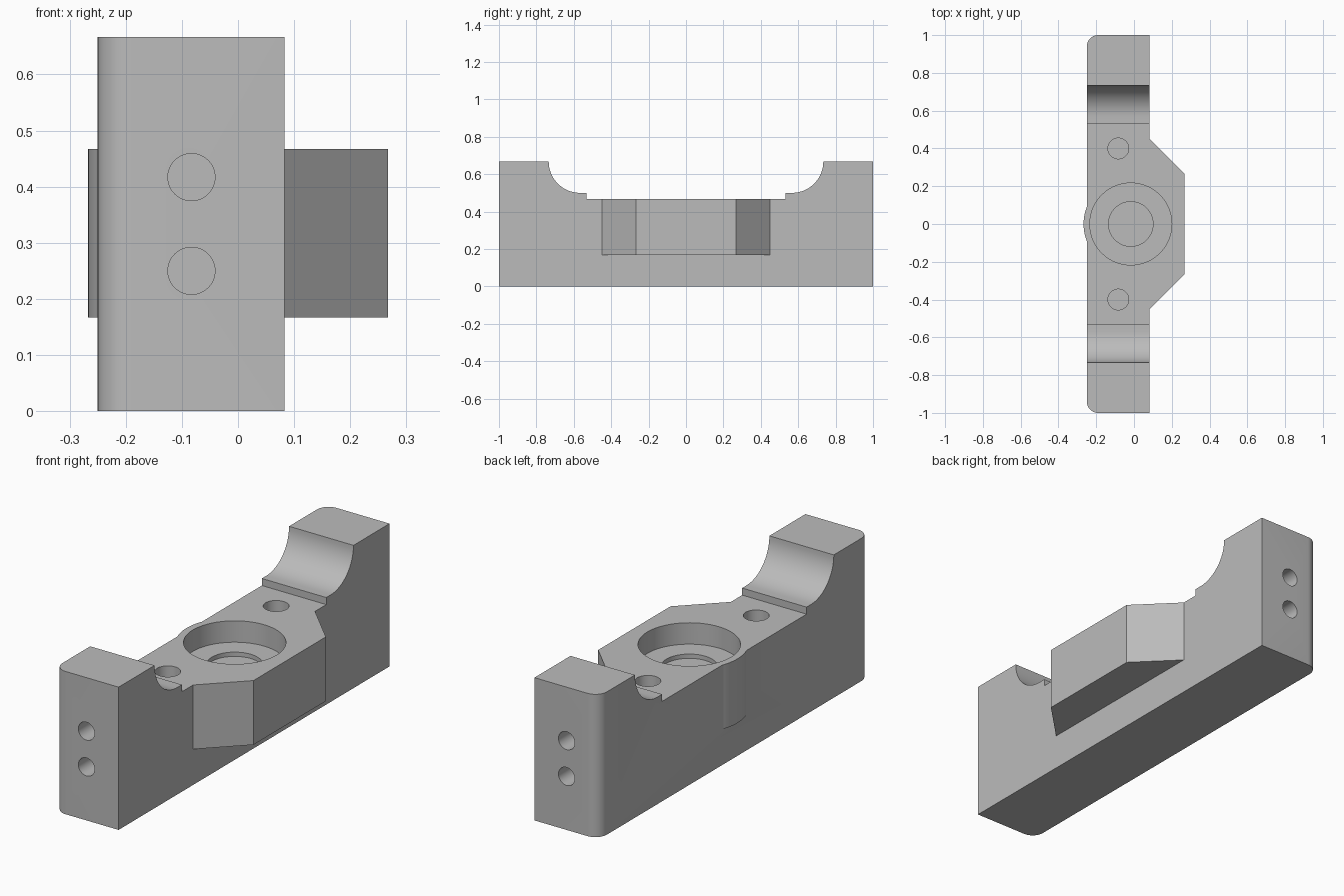
import bpy, bmesh
from math import sin, cos, pi
from mathutils import Vector, Matrix

old = bpy.data.objects.get("Cube")
if old:
    bpy.data.objects.remove(old, do_unlink=True)

grey = bpy.data.materials.new("machined_grey")
grey.use_nodes = True
colour = (0.5, 0.5, 0.5, 1)
grey.diffuse_color = colour
grey.node_tree.nodes["Principled BSDF"].inputs["Base Color"].default_value = colour

WIDE_MIN, WIDE_MAX = -0.25, 0.083
HEIGHT, DECK, LEDGE = 0.667, 0.467, 0.5
BORE_X, HOLE_X = -0.017, -0.083


def finish(name, bm):
    bmesh.ops.recalc_face_normals(bm, faces=bm.faces)
    mesh = bpy.data.meshes.new(name)
    bm.to_mesh(mesh)
    bm.free()
    mesh.materials.append(grey)
    obj = bpy.data.objects.new(name, mesh)
    bpy.context.collection.objects.link(obj)
    return obj


def prism(points, depth):
    bm = bmesh.new()
    face = bm.faces.new([bm.verts.new(p) for p in points])
    ext = bmesh.ops.extrude_face_region(bm, geom=[face])
    moved = [v for v in ext["geom"] if isinstance(v, bmesh.types.BMVert)]
    bmesh.ops.translate(bm, verts=moved, vec=Vector(depth))
    return bm


def cylinder(name, centre, radius, length, along_y=False, segments=48):
    bm = bmesh.new()
    turn = Matrix.Rotation(pi / 2 if along_y else 0, 4, 'X')
    bmesh.ops.create_cone(bm, cap_ends=True, segments=segments, radius1=radius,
                          radius2=radius, depth=length,
                          matrix=Matrix.Translation(centre) @ turn)
    return finish(name, bm)


def combine(target, tool, operation):
    mod = target.modifiers.new(tool.name, 'BOOLEAN')
    mod.operation, mod.object, mod.solver = operation, tool, 'EXACT'
    bpy.context.view_layer.objects.active = target
    bpy.ops.object.modifier_apply(modifier=mod.name)
    bpy.data.objects.remove(tool, do_unlink=True)


# Body: side profile with a scooped shoulder at each end
r, arc_y = 0.167, 0.567
half = [(1, 0), (1, HEIGHT)]
half += [(arc_y + r * cos(a), HEIGHT - r * sin(a))
         for a in (i * pi / 32 for i in range(17))]
half += [(0.533, LEDGE), (0.533, DECK)]
outline = half + [(-y, z) for y, z in reversed(half)]
bm = prism([(WIDE_MIN, y, z) for y, z in outline], (WIDE_MAX - WIDE_MIN, 0, 0))
corners = [e for e in bm.edges
           if all(abs(v.co.x - WIDE_MIN) < 1e-4 and abs(v.co.y) > 0.999 for v in e.verts)
           and abs(e.verts[0].co.z - e.verts[1].co.z) > 0.5]
bmesh.ops.bevel(bm, geom=corners, offset=0.06, segments=10, profile=0.5, affect='EDGES')
body = finish("bearing_bracket", bm)

# Chamfered boss on one side, rounded swelling on the other
plan = [(-0.1, 0.45), (WIDE_MAX, 0.45), (0.267, 0.267)]
plan += [(x, -y) for x, y in reversed(plan)]
boss = finish("side_boss", prism([(x, y, 0.167) for x, y in plan], (0, 0, 0.3)))
combine(body, boss, 'UNION')
combine(body, cylinder("bore_swelling", (BORE_X, 0, 0.317), 0.25, 0.3, segments=96), 'UNION')

# Stepped bearing seat
combine(body, cylinder("bearing_bore", (BORE_X, 0, 0.467), 0.217, 0.2, segments=64), 'DIFFERENCE')
combine(body, cylinder("bore_relief", (BORE_X, 0, 0.397), 0.118, 0.1), 'DIFFERENCE')

# Deck holes and paired end holes
for side in (-1, 1):
    combine(body, cylinder("deck_hole", (HOLE_X, side * 0.4, 0.467), 0.055, 0.4), 'DIFFERENCE')
    for z in (0.25, 0.417):
        combine(body, cylinder("end_hole", (HOLE_X, side, z), 0.042, 0.66, True), 'DIFFERENCE')

bpy.ops.object.select_all(action='DESELECT')
body.select_set(True)
bpy.context.view_layer.objects.active = body
bpy.ops.object.shade_smooth_by_angle(angle=pi / 7)
